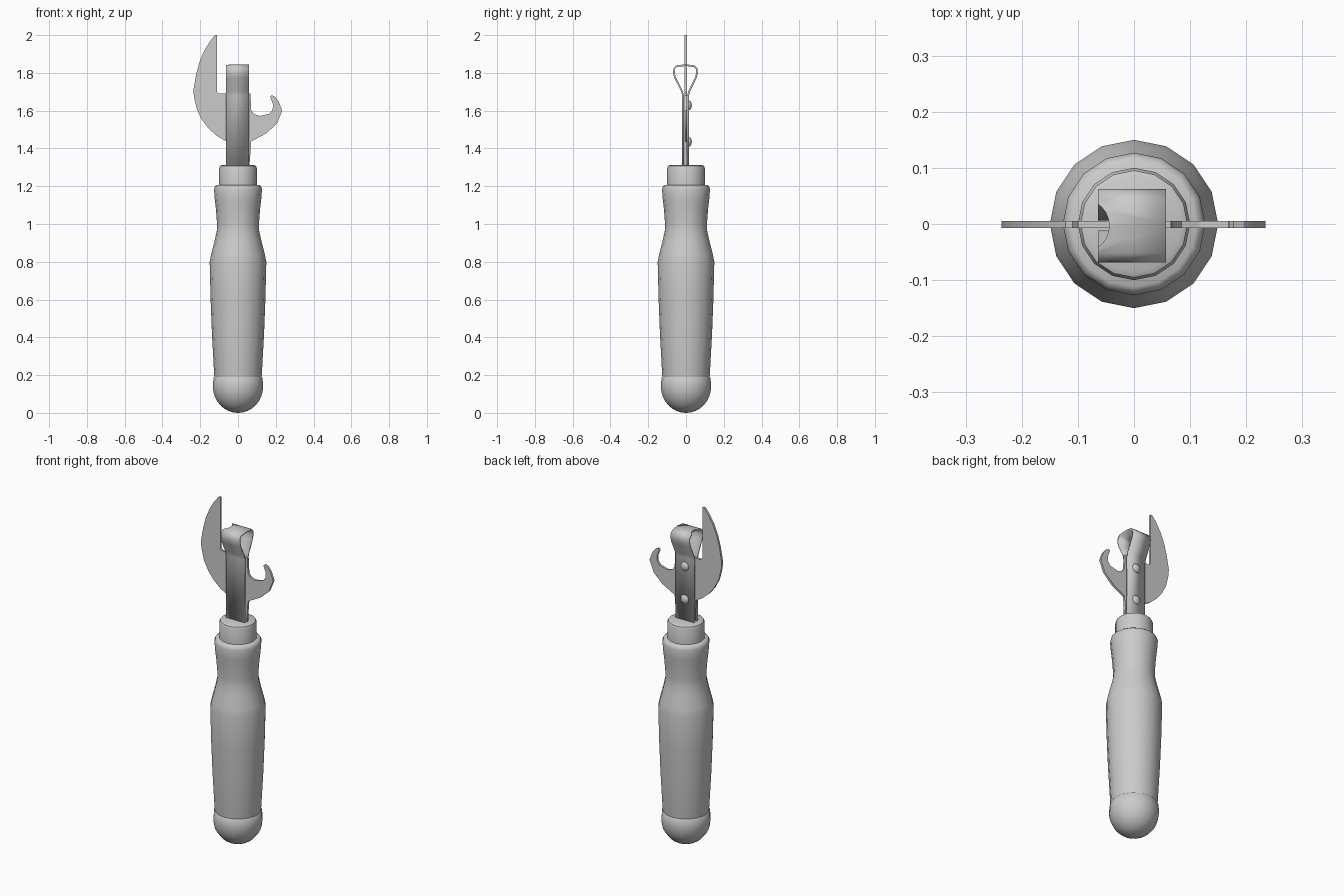
import bpy, bmesh, math

if "Cube" in bpy.data.objects:
    bpy.data.objects.remove(bpy.data.objects["Cube"])


def finish(name, bm, angle=40):
    bmesh.ops.recalc_face_normals(bm, faces=bm.faces)
    mesh = bpy.data.meshes.new(name)
    bm.to_mesh(mesh)
    bm.free()
    ob = bpy.data.objects.new(name, mesh)
    bpy.context.collection.objects.link(ob)
    bpy.ops.object.select_all(action='DESELECT')
    bpy.context.view_layer.objects.active = ob
    ob.select_set(True)
    bpy.ops.object.shade_smooth_by_angle(angle=math.radians(angle))
    return ob


def lathe(name, profile, sides=16):
    """Turn an (r, z) profile round the z axis."""
    bm = bmesh.new()
    verts = [bm.verts.new((r, 0, z)) for r, z in profile]
    edges = [bm.edges.new(p) for p in zip(verts, verts[1:])]
    bmesh.ops.spin(bm, geom=verts + edges, axis=(0, 0, 1), cent=(0, 0, 0),
                   steps=sides, angle=math.tau)
    bmesh.ops.remove_doubles(bm, verts=bm.verts, dist=1e-5)
    return finish(name, bm)


def dome_profile(radius, height, steps):
    return [(radius * math.sin(i / steps * math.pi / 2),
             height * (1 - math.cos(i / steps * math.pi / 2))) for i in range(steps + 1)]


# Turned handle, rounded end cap and neck ferrule
lathe("handle", [(0, .15), (.12, .15), (.126, .2), (.138, .42), (.145, .6), (.15, .8),
                 (.142, .84), (.124, .91), (.112, .965), (.111, 1.0), (.117, 1.08),
                 (.123, 1.13), (.127, 1.185), (.122, 1.2), (.112, 1.207), (0, 1.207)])
lathe("end_cap", dome_profile(.133, .14, 8) + [(.13, .185), (.122, .195), (0, .195)])
lathe("ferrule", [(0, 1.19), (.1, 1.19), (.1, 1.295), (.095, 1.307), (.085, 1.312), (0, 1.312)])

# Flat plate with can blade on the left and bottle hook on the right
outline = [(-.11, 2), (-.122, 2), (-.15, 1.965), (-.18, 1.915), (-.205, 1.855), (-.222, 1.79),
           (-.236, 1.71), (-.233, 1.67), (-.217, 1.605), (-.19, 1.55), (-.155, 1.505),
           (-.11, 1.465), (-.06, 1.437), (-.055, 1.3), (.06, 1.3), (.07, 1.437), (.15, 1.48),
           (.207, 1.533), (.234, 1.6), (.215, 1.65), (.195, 1.675), (.177, 1.682),
           (.17, 1.673), (.186, 1.634), (.183, 1.605), (.168, 1.585), (.117, 1.572),
           (.085, 1.582), (.07, 1.605), (.066, 1.69), (-.1, 1.69), (-.11, 1.7)]
bm = bmesh.new()
face = bm.faces.new([bm.verts.new((x, -.0075, z)) for x, z in outline])
ext = bmesh.ops.extrude_face_region(bm, geom=[face])
bmesh.ops.translate(bm, vec=(0, .013, 0),
                    verts=[v for v in ext["geom"] if isinstance(v, bmesh.types.BMVert)])
finish("blade_plate", bm, 30)

# Metal strap folded over into a loop
path = [(-.016, 1.3), (-.016, 1.68), (-.022, 1.705), (-.058, 1.775), (-.064, 1.8),
        (-.062, 1.823), (-.05, 1.836), (0, 1.841), (.042, 1.836), (.056, 1.823),
        (.058, 1.8), (.052, 1.775), (.018, 1.705), (.011, 1.68), (.011, 1.3)]
bm = bmesh.new()
rows = [[bm.verts.new((x, y, z)) for x in (-.064, .057)] for y, z in path]
for a, b in zip(rows, rows[1:]):
    bm.faces.new((a[0], a[1], b[1], b[0]))
strap = finish("folded_strap", bm)
solid = strap.modifiers.new("thickness", 'SOLIDIFY')
solid.thickness = .009
solid.offset = 0

# Half-round notch in the left edge of the loop top
bpy.ops.mesh.primitive_cylinder_add(vertices=24, radius=.047, depth=.1, location=(-.091, -.003, 1.86))
cutter = bpy.context.object
cutter.name = "notch_cutter"
cutter.hide_render = True
cut = strap.modifiers.new("notch", 'BOOLEAN')
cut.operation = 'DIFFERENCE'
cut.object = cutter
bpy.context.view_layer.objects.active = strap
for mod in ("thickness", "notch"):
    bpy.ops.object.modifier_apply(modifier=mod)
bpy.data.objects.remove(cutter)

# Domed rivets on the back
for i, z in enumerate((1.435, 1.628)):
    bpy.ops.mesh.primitive_uv_sphere_add(segments=14, ring_count=8, radius=.026, location=(-.003, .014, z))
    rivet = bpy.context.object
    rivet.name = f"rivet_{i + 1}"
    rivet.scale = (1, .65, 1)
    bpy.ops.object.shade_smooth()
